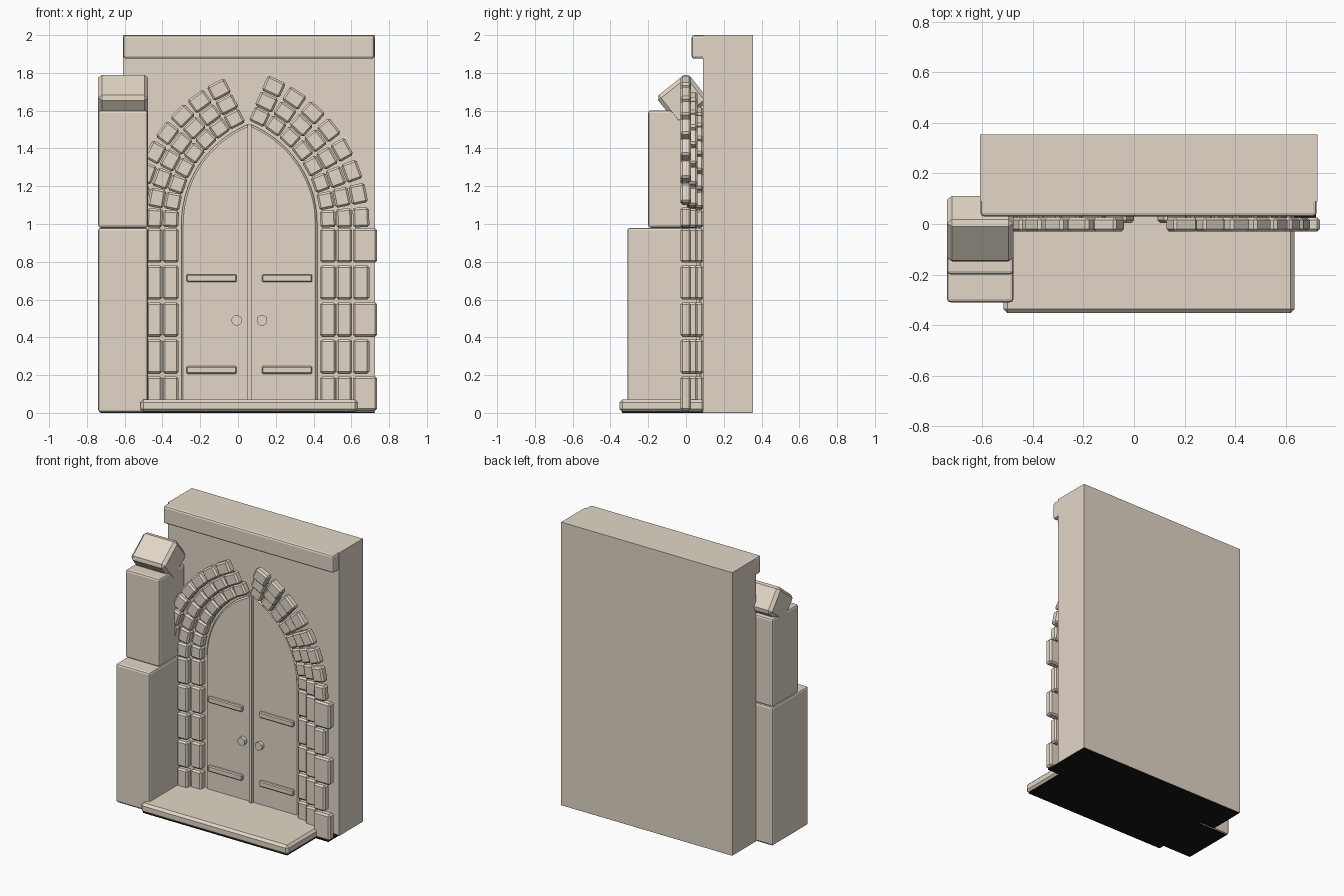
import bpy, bmesh
from math import radians, sin, cos
from mathutils import Matrix, Vector

cube = bpy.data.objects.get("Cube")
if cube:
    bpy.data.objects.remove(cube, do_unlink=True)


def material(name, colour):
    mat = bpy.data.materials.new(name)
    mat.use_nodes = True
    mat.diffuse_color = colour
    mat.node_tree.nodes["Principled BSDF"].inputs["Base Color"].default_value = colour
    return mat


stone = material("pale warm stone", (0.76, 0.68, 0.57, 1))
black = material("black underside", (0.008, 0.008, 0.008, 1))

MID = 0.06        # x of the doorway centre line
SPRING = 1.0      # height where the arch begins
ARC = 0.57        # radius of the door arch
ARC_X = 0.21      # offset of each arc centre past the centre line


def finish(name, bm, bevel=0, segments=1, mat=stone):
    bmesh.ops.recalc_face_normals(bm, faces=bm.faces)
    mesh = bpy.data.meshes.new(name)
    bm.to_mesh(mesh)
    bm.free()
    mesh.materials.append(mat)
    ob = bpy.data.objects.new(name, mesh)
    bpy.context.collection.objects.link(ob)
    if bevel:
        mod = ob.modifiers.new("worn edges", 'BEVEL')
        mod.width = bevel
        mod.segments = segments
        mod.limit_method = 'ANGLE'


def add_block(bm, centre, size, tilt=None):
    m = Matrix.Translation(centre) @ (tilt or Matrix()) @ Matrix.Diagonal((*size, 1))
    bmesh.ops.create_cube(bm, size=1, matrix=m)


def add_span(bm, x, y, z):
    lo, hi = Vector((x[0], y[0], z[0])), Vector((x[1], y[1], z[1]))
    add_block(bm, (lo + hi) / 2, hi - lo)


def box(name, x, y, z, bevel=0, segments=1, mat=stone):
    bm = bmesh.new()
    add_span(bm, x, y, z)
    finish(name, bm, bevel, segments, mat)


# Wall, lintel and doorstep
box("wall", (-0.61, 0.726), (0.09, 0.355), (0.002, 2))
box("lintel", (-0.607, 0.722), (0.03, 0.13), (1.875, 2), 0.014, 2)
box("doorstep", (-0.517, 0.635), (-0.353, 0.1), (0.005, 0.072), 0.016)

# Black plates under the whole footprint
box("wall_underside", (-0.608, 0.724), (0.092, 0.353), (0, 0.005), mat=black)
box("doorstep_underside", (-0.503, 0.621), (-0.339, 0.092), (0, 0.008), mat=black)
box("pillar_underside", (-0.728, -0.503), (-0.298, 0.078), (0, 0.005), mat=black)
box("jamb_underside", (0.621, 0.72), (-0.02, 0.092), (0, 0.008), mat=black)

# Side pillar with a tilted capstone
box("pillar_base", (-0.74, -0.477), (-0.31, 0.09), (0.002, 0.98), 0.014, 2)
box("pillar_shaft", (-0.74, -0.477), (-0.2, 0.09), (0.98, 1.602), 0.014, 2)
bm = bmesh.new()
add_block(bm, (-0.608, -0.018, 1.662), (0.264, 0.212, 0.19), Matrix.Rotation(radians(38.5), 4, 'X'))
finish("pillar_capstone", bm, 0.02)

# Stepped rings of stones: inner radius, width, front and stone length
RINGS = {"inner": (0.585, 0.083, 0.036, 0.09),
         "middle": (0.671, 0.083, 0.004, 0.1),
         "outer": (0.759, 0.086, -0.03, 0.104)}
COUNT = 8
DEPTH = 0.056

for side, s in (("left", 1), ("right", -1)):
    last = 65 if s > 0 else 62.5
    for ring, (radius, width, front, length) in RINGS.items():
        y = front + DEPTH / 2

        # Arch stones
        bm = bmesh.new()
        for i in range(COUNT):
            a = radians(2.5 + (last - 2.5) * i / (COUNT - 1))
            r = radius + width / 2
            pos = (MID + s * (r * cos(a) - ARC_X), y, SPRING + r * sin(a))
            add_block(bm, pos, (width, DEPTH, length), Matrix.Rotation(-s * a, 4, 'Y'))
        finish(f"{side}_{ring}_arch_stones", bm, 0.011)

        # Jamb stones, every second outer one wider
        bm = bmesh.new()
        start = radius - ARC_X
        for row in range(5):
            w = 0.127 if ring == "outer" and row % 2 == 0 else width
            z = 0.1 + row * 0.196
            add_block(bm, (MID + s * (start + w / 2), y, z + 0.002), (w, DEPTH, 0.182))
        finish(f"{side}_{ring}_jamb_stones", bm, 0.011)

    # Pointed door leaf
    bm = bmesh.new()
    top = radians(68.4)
    outline = [(0.001, 0.03), (ARC - ARC_X, 0.03)]
    outline += [(ARC * cos(top * i / 14) - ARC_X, SPRING + ARC * sin(top * i / 14)) for i in range(15)]
    outline[-1] = (0.001, outline[-1][1])
    face = bm.faces.new([bm.verts.new((MID + s * x, 0.07, z)) for x, z in outline])
    back = bmesh.ops.extrude_face_region(bm, geom=[face])["geom"]
    bmesh.ops.translate(bm, verts=[v for v in back if isinstance(v, bmesh.types.BMVert)], vec=(0, 0.03, 0))
    finish(f"{side}_door_leaf", bm, 0.01)

    # Strap bars
    bm = bmesh.new()
    ends = sorted((MID + s * 0.067, MID + s * 0.333))
    for z in (0.207, 0.693):
        add_span(bm, ends, (0.05, 0.08), (z, z + 0.04))
    finish(f"{side}_strap_bars", bm, 0.006)

    # Door knob
    bm = bmesh.new()
    m = Matrix.Translation((MID + s * 0.067, 0.06, 0.49)) @ Matrix.Rotation(radians(90), 4, 'X')
    bmesh.ops.create_cone(bm, cap_ends=True, segments=20, radius1=0.028, radius2=0.028, depth=0.03, matrix=m)
    finish(f"{side}_door_knob", bm)

# Cover strip where the door leaves meet
box("door_centre_strip", (MID - 0.011, MID + 0.011), (0.052, 0.08), (0.06, 1.53))
